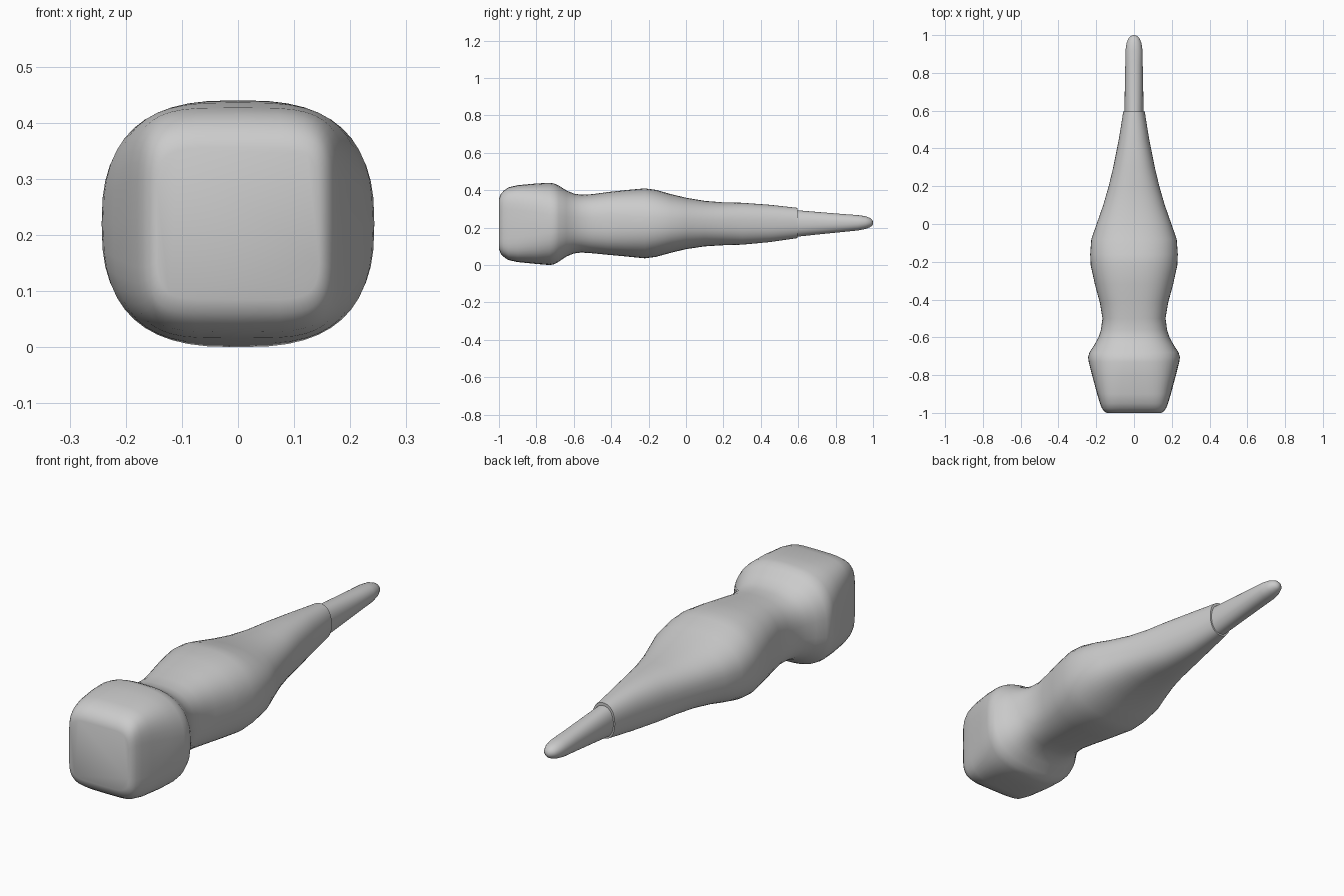
import bpy, bmesh, math

SIDES = 48


def ring(bm, y, half_w, z_lo, z_hi, n):
    # Rounded-square cross-section (superellipse) at station y
    zc, half_h = (z_lo + z_hi) / 2, (z_hi - z_lo) / 2
    verts = []
    for i in range(SIDES):
        a = 2 * math.pi * i / SIDES
        c, s = math.cos(a), math.sin(a)
        verts.append(bm.verts.new((
            math.copysign(abs(c) ** (2 / n), c) * half_w, y,
            zc + math.copysign(abs(s) ** (2 / n), s) * half_h)))
    return verts


def loft(name, sections):
    bm = bmesh.new()
    rings = [ring(bm, *s) for s in sections]
    for a, b in zip(rings, rings[1:]):
        for i in range(SIDES):
            j = (i + 1) % SIDES
            bm.faces.new((a[i], a[j], b[j], b[i]))
    bm.faces.new(rings[0])
    bm.faces.new(rings[-1])
    bmesh.ops.recalc_face_normals(bm, faces=bm.faces)
    mesh = bpy.data.meshes.new(name)
    bm.to_mesh(mesh)
    bm.free()
    obj = bpy.data.objects.new(name, mesh)
    bpy.context.collection.objects.link(obj)
    bpy.ops.object.select_all(action='DESELECT')
    obj.select_set(True)
    bpy.context.view_layer.objects.active = obj
    bpy.ops.object.shade_smooth_by_angle(angle=math.radians(40))
    return obj


# Block-shaped end, pinched neck, bulging grip and long taper
# (y, half width, z low, z high, squareness)
loft("handle_body", [
    (-1.0, .145, .085, .355, 6), (-.99, .16, .06, .38, 5.5),
    (-.975, .17, .044, .397, 5), (-.95, .18, .027, .415, 4.5),
    (-.90, .195, .016, .427, 4), (-.80, .222, .006, .436, 3.2),
    (-.73, .24, 0, .44, 2.7), (-.705, .243, .004, .436, 2.6),
    (-.68, .236, .018, .425, 2.6), (-.64, .21, .045, .399, 2.6),
    (-.60, .188, .062, .382, 2.6), (-.56, .175, .067, .376, 2.6),
    (-.50, .167, .063, .379, 2.6), (-.42, .18, .055, .39, 2.6),
    (-.32, .207, .046, .401, 2.5), (-.22, .229, .036, .41, 2.4),
    (-.16, .232, .044, .402, 2.4), (-.08, .226, .066, .379, 2.4),
    (0, .198, .085, .36, 2.4), (.10, .163, .1, .343, 2.4),
    (.20, .134, .106, .335, 2.4), (.30, .11, .109, .333, 2.4),
    (.45, .08, .123, .322, 2.3), (.595, .057, .144, .306, 2.2),
])

# Slim rounded tip emerging from the taper
loft("tip", [
    (.56, .05, .148, .296, 2.2), (.70, .049, .163, .284, 2.2),
    (.85, .046, .178, .272, 2.2), (.92, .045, .185, .267, 2.2),
    (.96, .039, .193, .261, 2.1), (.985, .028, .203, .251, 2),
    (.996, .015, .212, .241, 2), (1.0, .004, .222, .23, 2),
])
